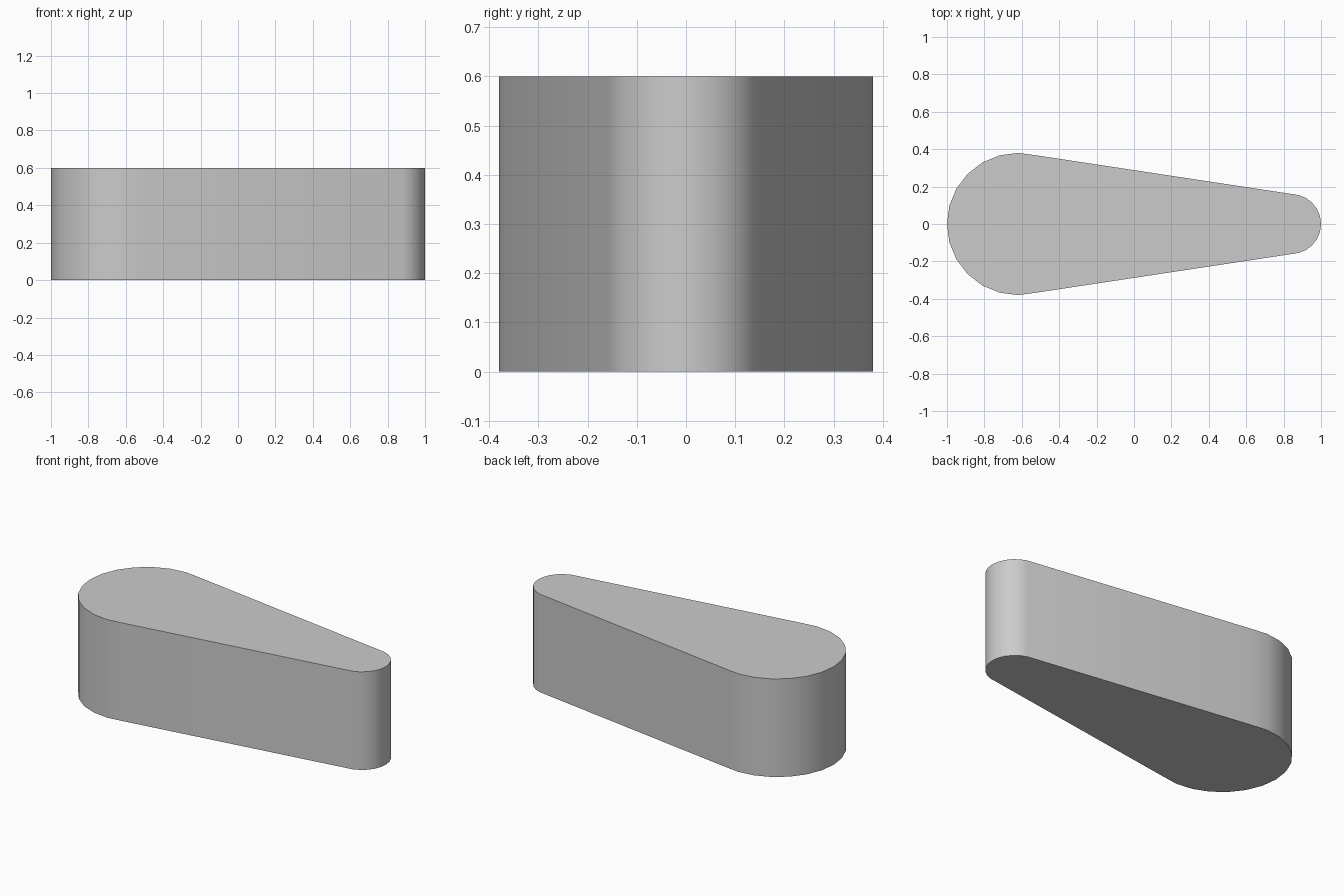
import bpy, bmesh
from math import cos, sin, radians

if "Cube" in bpy.data.objects:
    bpy.data.objects.remove(bpy.data.objects["Cube"])

R, r, H = 0.38, 0.16, 0.6      # big end, small end, height
CX_BIG, CX_SMALL = -1 + R, 1 - r


def arc(cx, rad, start, end, step=15):
    return [(cx + rad * cos(radians(a)), rad * sin(radians(a)))
            for a in range(start, end + 1, step)]


# Tapered outline: rounded small end, then rounded big end
outline = arc(CX_SMALL, r, -75, 75) + arc(CX_BIG, R, 75, 285)

# Extrude the outline into a solid block
bm = bmesh.new()
base = bm.faces.new([bm.verts.new((x, y, 0)) for x, y in outline])
ext = bmesh.ops.extrude_face_region(bm, geom=[base], use_keep_orig=True)
top = [g for g in ext["geom"] if isinstance(g, bmesh.types.BMVert)]
bmesh.ops.translate(bm, verts=top, vec=(0, 0, H))
bmesh.ops.recalc_face_normals(bm, faces=bm.faces)

mesh = bpy.data.meshes.new("tapered_block")
bm.to_mesh(mesh)
bm.free()
block = bpy.data.objects.new("tapered_block", mesh)
bpy.context.collection.objects.link(block)

# Smooth wall, sharp rims
bpy.context.view_layer.objects.active = block
block.select_set(True)
bpy.ops.object.shade_smooth_by_angle(angle=radians(30))
